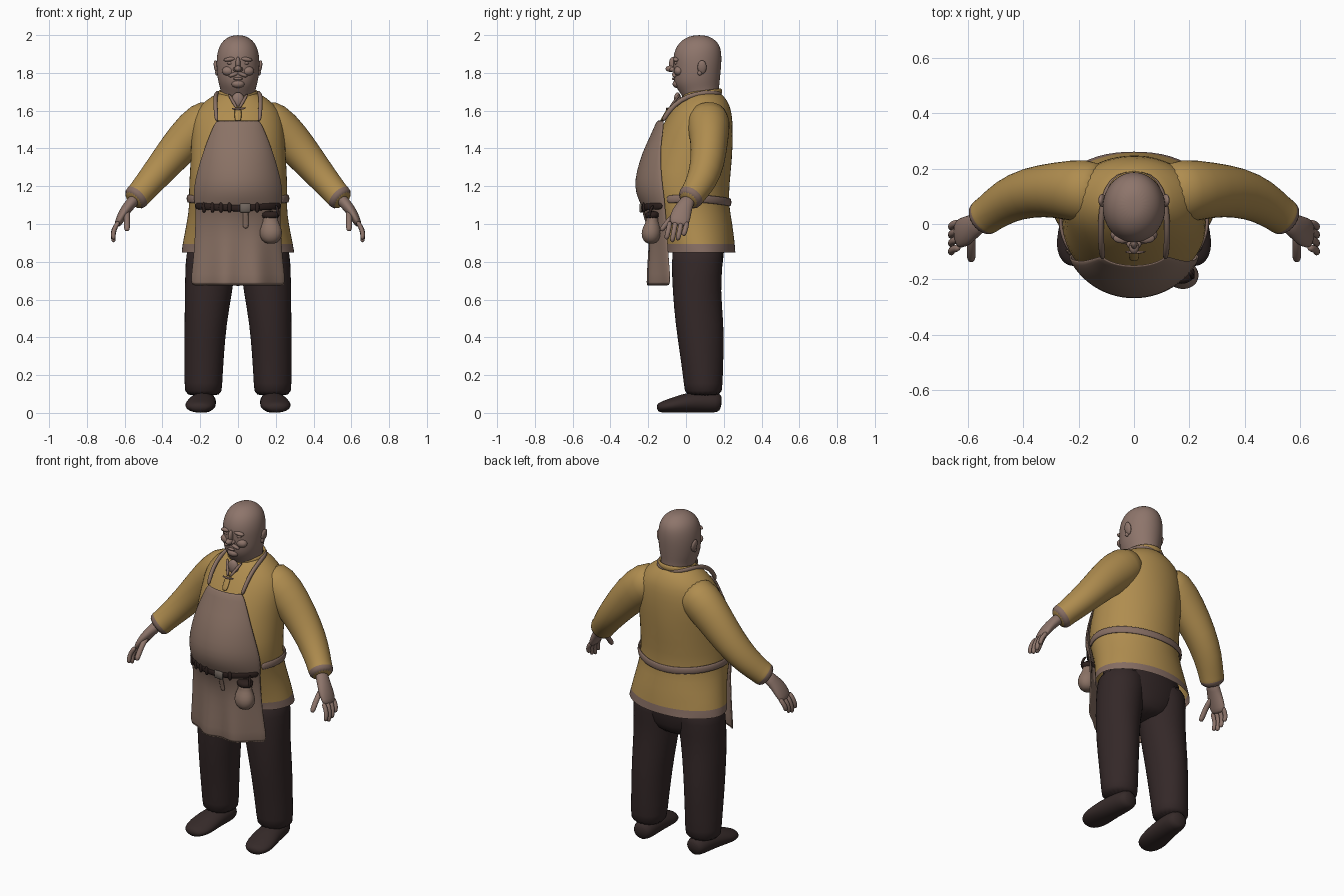
import bpy, bmesh, math
from mathutils import Vector

old = bpy.data.objects.get("Cube")
if old:
    bpy.data.objects.remove(old, do_unlink=True)


def material(name, r, g, b):
    m = bpy.data.materials.new(name)
    m.use_nodes = True
    m.diffuse_color = (r, g, b, 1)
    bsdf = m.node_tree.nodes["Principled BSDF"]
    bsdf.inputs["Base Color"].default_value = (r, g, b, 1)
    bsdf.inputs["Roughness"].default_value = 0.9
    return m


skin = material("skin", .27, .178, .147)
apron_cloth = material("apron brown", .255, .168, .13)
trim = material("trim brown", .24, .155, .125)
yellow = material("shirt yellow", .43, .265, .078)
dark = material("trouser brown", .034, .021, .021)
shoe_leather = material("shoe leather", .036, .023, .022)
leather = material("belt leather", .025, .014, .012)
metal = material("buckle metal", .16, .13, .11)


def finish(bm, name, mats, mirror=False, subdiv=1, solid=0):
    bmesh.ops.recalc_face_normals(bm, faces=bm.faces[:])
    for f in bm.faces:
        f.smooth = True
    me = bpy.data.meshes.new(name)
    bm.to_mesh(me)
    bm.free()
    ob = bpy.data.objects.new(name, me)
    bpy.context.collection.objects.link(ob)
    for m in mats:
        me.materials.append(m)
    if mirror:
        ob.modifiers.new("mirror", "MIRROR").use_mirror_merge = False
    if solid:
        mod = ob.modifiers.new("thickness", "SOLIDIFY")
        mod.thickness, mod.offset = solid, 0
    if subdiv:
        mod = ob.modifiers.new("smooth", "SUBSURF")
        mod.levels = mod.render_levels = subdiv
    return ob


def loft(name, rings, mats, ref="X", flat=False, sides=20, caps=(True, True),
         ripple=0, rule=None, **kw):
    """Skin elliptical rings (x, y, z, radius along ref, other radius)."""
    ref = Vector([float(c == ref) for c in "XYZ"])
    pts = [Vector(r[:3]) for r in rings]
    bm = bmesh.new()
    loops = []
    for i, r in enumerate(rings):
        t = pts[min(i + 1, len(pts) - 1)] - pts[max(i - 1, 0)]
        t = Vector((0, 0, 1)) if flat else t.normalized()
        u = (ref - t * ref.dot(t)).normalized()
        v = t.cross(u)
        loop = []
        for k in range(sides):
            a = math.tau * k / sides
            s = 1 + ripple * math.sin(5 * a + i) * math.cos(2 * a + 2 * i)
            loop.append(bm.verts.new(pts[i] + s * (u * math.cos(a) * r[3] + v * math.sin(a) * r[4])))
        loops.append(loop)
    for i, (lo, hi) in enumerate(zip(loops, loops[1:])):
        for k in range(sides):
            n = (k + 1) % sides
            f = bm.faces.new((lo[k], lo[n], hi[n], hi[k]))
            f.material_index = rule(i) if rule else 0
    for use, loop in zip(caps, (loops[0], loops[-1])):
        if use:
            bm.faces.new(loop)
    return finish(bm, name, mats, **kw)


def tube(name, points, a, b, mat, ref="Z", sides=8, **kw):
    return loft(name, [(*p, a, b) for p in points], [mat], ref=ref, sides=sides, **kw)


def blob(name, at, size, mat, tilt=0, mirror=False):
    bm = bmesh.new()
    bmesh.ops.create_uvsphere(bm, u_segments=16, v_segments=10, radius=1)
    c, s = math.cos(tilt), math.sin(tilt)
    for v in bm.verts:
        x, y, z = (v.co[i] * size[i] for i in range(3))
        v.co = Vector((x * c + z * s, y, z * c - x * s)) + Vector(at)
    return finish(bm, name, [mat], mirror=mirror, subdiv=0)


# Shirt body: (z, centre y, half width, half depth)
body = [(.85, .07, .3, .195), (.88, .068, .297, .193), (1, .045, .272, .203),
        (1.1, .012, .258, .213), (1.2, -.005, .264, .235), (1.35, .022, .252, .224),
        (1.48, .052, .25, .2), (1.57, .075, .24, .172), (1.63, .088, .2, .145),
        (1.675, .09, .14, .112), (1.7, .09, .1, .088)]
loft("shirt_body", [(0, y, z, a, b) for z, y, a, b in body], [yellow, trim], flat=True,
     sides=28, caps=(False, True), ripple=.015, rule=lambda i: int(i == 0))

# Sleeves with brown cuffs
loft("sleeves", [(.1, .11, 1.575, .1, .1), (.18, .12, 1.54, .12, .12), (.28, .125, 1.445, .1, .108),
                 (.38, .115, 1.325, .092, .09), (.46, .085, 1.23, .082, .078),
                 (.525, .035, 1.155, .068, .068), (.532, .03, 1.148, .07, .071),
                 (.56, .008, 1.12, .064, .066)],
     [yellow, trim], ref="Y", ripple=.02, rule=lambda i: int(i > 5), mirror=True)

# Hands
loft("palms", [(.54, .02, 1.14, .04, .035), (.575, -.005, 1.1, .042, .03), (.605, -.025, 1.06, .056, .028),
               (.63, -.035, 1.015, .055, .022), (.64, -.04, .99, .045, .016)],
     [skin], ref="Y", sides=14, mirror=True)
for i, name in enumerate(["index", "middle", "ring", "little"]):
    y = -.085 + i * .03
    drop = (.075, .09, .08, .055)[i]
    tube(name + "_fingers", [(.63, y, 1.015), (.65, y - .004, .985),
                             (.662, y - .012, .99 - drop / 2), (.658, y - .02, .99 - drop)],
         .0145, .0135, skin, ref="Y", mirror=True)
tube("thumbs", [(.585, -.02, 1.075), (.588, -.075, 1.04), (.588, -.11, .995), (.588, -.135, .96)],
     .017, .015, skin, ref="X", mirror=True)

# Head and neck
skull = [(1.62, .09, .095, .08), (1.68, .078, .088, .1), (1.72, .062, .095, .113),
         (1.76, .056, .108, .124), (1.83, .06, .115, .127), (1.89, .06, .114, .13),
         (1.945, .066, .1, .116), (1.98, .068, .07, .082), (2.0, .07, .03, .035)]
loft("head", [(0, y, z, a, b) for z, y, a, b in skull], [skin], flat=True, sides=24, subdiv=2)

# Face
blob("nose_bridge", (0, -.068, 1.85), (.013, .022, .035), skin)
blob("nose_tip", (0, -.082, 1.822), (.019, .026, .017), skin)
blob("nostrils", (.015, -.07, 1.818), (.012, .018, .012), skin, mirror=True)
blob("brows", (.042, -.052, 1.872), (.034, .018, .012), skin, tilt=.15, mirror=True)
blob("eyelids", (.04, -.05, 1.852), (.019, .012, .009), skin, mirror=True)
blob("cheeks", (.05, -.038, 1.81), (.035, .026, .026), skin, mirror=True)
blob("moustache", (.022, -.06, 1.792), (.03, .014, .011), skin, tilt=.4, mirror=True)
blob("lower_lip", (0, -.062, 1.769), (.024, .012, .008), skin)
blob("chin", (0, -.047, 1.742), (.035, .024, .022), skin)
blob("ears", (.115, .085, 1.83), (.012, .024, .037), skin, tilt=.2, mirror=True)
blob("earlobes", (.111, .073, 1.8), (.01, .012, .014), skin, mirror=True)

# Trousers
loft("trouser_seat", [(0, .065, .67, .1, .09), (0, .065, .74, .24, .125),
                      (0, .065, .85, .275, .14), (0, .06, 1, .24, .15)],
     [dark], flat=True)
loft("trouser_legs", [(.14, .065, .92, .13, .135), (.145, .06, .8, .136, .138), (.157, .055, .65, .128, .128),
                      (.172, .07, .47, .112, .13), (.179, .084, .3, .106, .116),
                      (.182, .092, .14, .1, .102), (.183, .093, .085, .1, .1)],
     [dark], flat=True, ripple=.03, mirror=True)

# Shoes, toes turned slightly outward
loft("shoes", [(.175, .19, .05, .04, .04), (.177, .16, .055, .062, .055), (.183, .08, .058, .068, .058),
               (.192, 0, .053, .076, .053), (.2, -.07, .04, .084, .04),
               (.205, -.125, .031, .07, .031), (.207, -.155, .025, .035, .02)],
     [shoe_leather], ref="X", mirror=True)

# Apron: (z, half width, y at middle, y at edge)
apron = [(1.55, .115, -.148, -.115), (1.47, .15, -.18, -.125), (1.38, .185, -.225, -.135),
         (1.28, .215, -.255, -.13), (1.2, .234, -.268, -.122), (1.13, .235, -.248, -.112),
         (1.09, .225, -.222, -.11), (1, .226, -.195, -.1), (.92, .23, -.19, -.095),
         (.8, .238, -.195, -.085), (.67, .256, -.2, -.07)]


def apron_point(z, u, out=0):
    for hi, lo in zip(apron, apron[1:]):
        if z >= lo[0] - .001:
            t = (hi[0] - z) / (hi[0] - lo[0])
            w, mid, edge = (p + (q - p) * t for p, q in zip(hi[1:], lo[1:]))
            break
    bend = lambda a: 1 - math.sqrt(1 - (.9 * a) ** 2)
    fold = .014 * max(0, 1.05 - z) / .38 * math.sin(9 * u + 1)
    return Vector((u * w, mid + (edge - mid) * bend(u) / bend(1) + fold - out, z))


bm = bmesh.new()
COLS = 20
grid = [[bm.verts.new(apron_point(row[0], 2 * k / COLS - 1)) for k in range(COLS + 1)] for row in apron]
for top, low in zip(grid, grid[1:]):
    for k in range(COLS):
        bm.faces.new((top[k], low[k], low[k + 1], top[k + 1]))
finish(bm, "apron", [apron_cloth], solid=.012)

# Neck strap and waist ties
half = [(.112, -.125, 1.54), (.118, -.092, 1.6), (.12, -.03, 1.658), (.118, .05, 1.69),
        (.1, .13, 1.695), (.055, .178, 1.69)]
tube("neck_strap", half + [(0, .19, 1.688)] + [(-x, y, z) for x, y, z in reversed(half)],
     .012, .014, apron_cloth, ref="X")
tie = []
for k in range(25):
    a = math.radians(-32 + 244 * k / 24)
    tie.append((.266 * math.cos(a), .013 + .221 * math.sin(a), 1.125 + .01 * math.cos(2 * a)))
tube("waist_tie", tie, .023, .008, trim)

# Shirt collar, neck opening and placket ties
collar = []
for k in range(17):
    a = math.radians(-70 + 320 * k / 16)
    collar.append((.1 * math.cos(a), .085 + .1 * math.sin(a), 1.69 + .012 * math.sin(a)))
tube("shirt_collar", collar, .018, .009, yellow)
blob("neck_opening", (0, -.045, 1.655), (.034, .02, .042), skin)
for side, name in ((1, "left"), (-1, "right")):
    tube(name + "_collar_edge", [(side * .05, -.03, 1.69), (side * .028, -.062, 1.65),
                                 (side * .004, -.09, 1.61)], .009, .007, trim, ref="X")
tube("placket", [(0, -.088, 1.62), (0, -.112, 1.58), (0, -.135, 1.54)], .02, .007, yellow, ref="X")
tube("placket_tie", [(-.035, -.1, 1.612), (0, -.104, 1.606), (.045, -.1, 1.616)], .006, .005, trim)

# Belt with buckle, studs and hanging end
belt = [apron_point(1.085 + .012 * abs(u), u, .012) for u in [k / 8 - 1 for k in range(17)]]
tube("belt", belt, .021, .009, leather)
bm = bmesh.new()
bmesh.ops.create_cube(bm, size=1)
for v in bm.verts:
    v.co = apron_point(1.085, .17, .022) + Vector((v.co.x * .055, v.co.y * .012, v.co.z * .046))
bmesh.ops.bevel(bm, geom=bm.edges[:], offset=.004, segments=1, affect="EDGES")
finish(bm, "buckle", [metal], subdiv=0)
for k, u in enumerate((-.8, -.6, -.4, -.2, .45)):
    blob(f"belt_loop_{k + 1}", apron_point(1.088, u, .018), (.012, .009, .028), leather)
tube("belt_end", [apron_point(z, .18, .014) for z in (1.08, 1.04, 1, .975)], .016, .006,
     apron_cloth, ref="X")

# Pouch hanging on the left of the belt
loft("pouch", [(.175, -.185, .895, .02, .018), (.175, -.185, .91, .05, .042), (.175, -.185, .95, .064, .055),
               (.174, -.182, .99, .052, .045), (.172, -.178, 1.02, .036, .03),
               (.172, -.178, 1.045, .046, .038)], [apron_cloth], flat=True, ripple=.04)
loft("pouch_mouth", [(.172, -.178, 1.025, .04, .034), (.172, -.178, 1.045, .052, .042),
                     (.172, -.175, 1.07, .046, .036)], [leather], flat=True, sides=14)
tube("pouch_loops", [(.21, -.19, 1.03), (.215, -.195, 1.07), (.2, -.17, 1.1)], .008, .008, leather, ref="X")
